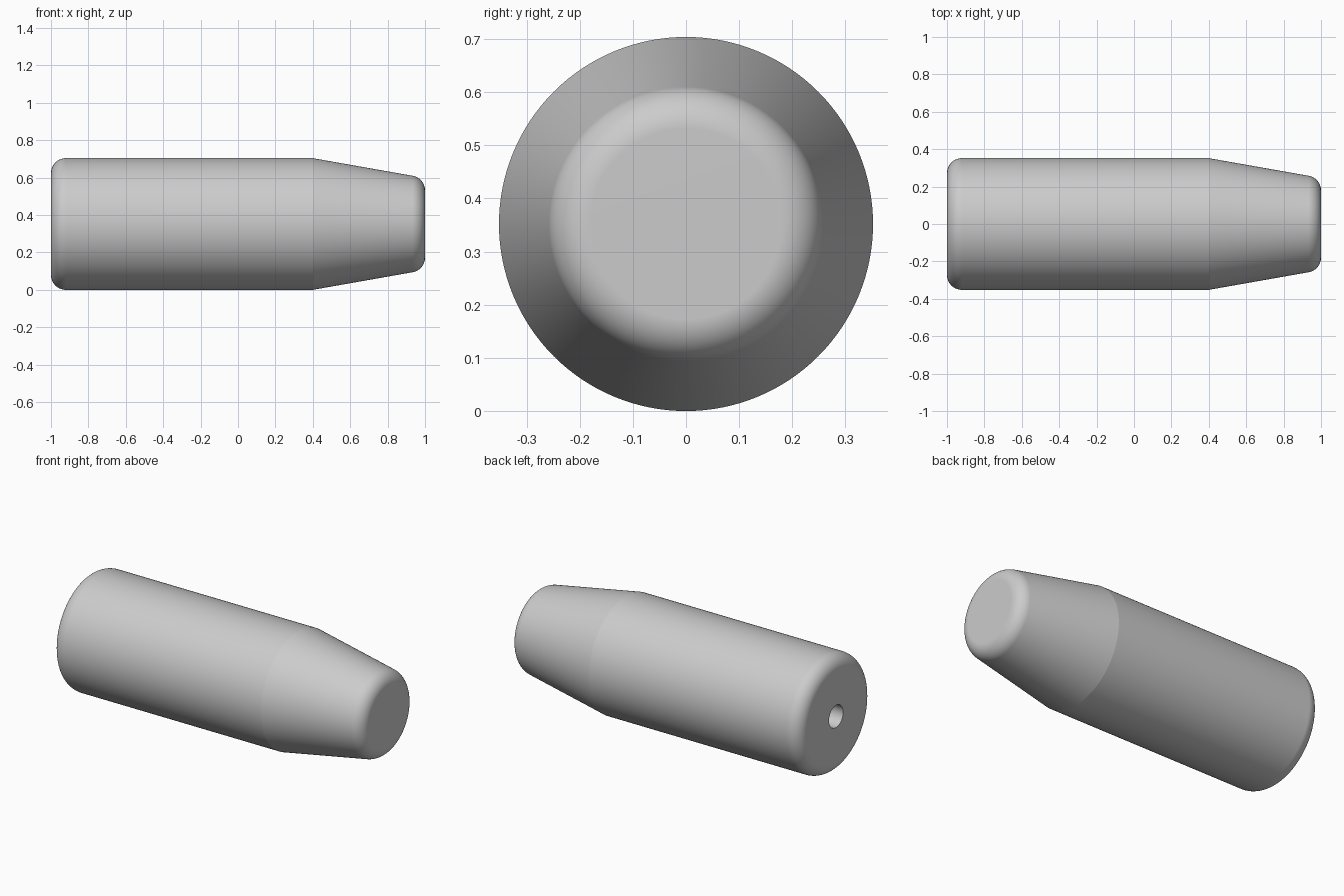
import bpy, bmesh
from math import sin, cos, tan, radians, pi
from mathutils import Vector

cube = bpy.data.objects.get("Cube")
if cube:
    bpy.data.objects.remove(cube, do_unlink=True)

RADIUS = 0.352       # main barrel
FILLET = 0.08        # rounding at both ends
SHOULDER = 0.4       # where the taper starts
TAPER = radians(10)
BORE, BORE_DEPTH = 0.067, 0.9
SIDES, STEPS = 128, 14


def arc(cx, cr, start, end):
    """Fillet points in the (x, radius) plane, angles measured from +x."""
    return [(cx + FILLET * cos(a), cr + FILLET * sin(a))
            for a in (start + (end - start) * i / STEPS for i in range(STEPS + 1))]


# Half profile from the bore bottom round to the tip
tip_corner = RADIUS - (1 - SHOULDER) * tan(TAPER)
tip_flat = tip_corner - FILLET * tan((pi / 2 - TAPER) / 2)
profile = [(BORE_DEPTH - 1, 0), (BORE_DEPTH - 1, BORE), (-1, BORE)]
profile += arc(FILLET - 1, RADIUS - FILLET, pi, pi / 2)
profile += [(SHOULDER, RADIUS)]
profile += arc(1 - FILLET, tip_flat, pi / 2 - TAPER, 0)
profile += [(1, 0)]

# Lathe the profile around the long axis
bm = bmesh.new()
verts = [bm.verts.new((x, 0, r)) for x, r in profile]
edges = [bm.edges.new(pair) for pair in zip(verts, verts[1:])]
bmesh.ops.spin(bm, geom=verts + edges, cent=Vector(), axis=Vector((1, 0, 0)),
               angle=2 * pi, steps=SIDES, use_duplicate=False)
bmesh.ops.remove_doubles(bm, verts=bm.verts, dist=0.0001)
bmesh.ops.recalc_face_normals(bm, faces=bm.faces)
bmesh.ops.translate(bm, verts=bm.verts, vec=(0, 0, RADIUS))

mesh = bpy.data.meshes.new("handle")
bm.to_mesh(mesh)
bm.free()
handle = bpy.data.objects.new("handle", mesh)
bpy.context.collection.objects.link(handle)

# Plain grey finish
grey = bpy.data.materials.new("light grey")
grey.use_nodes = True
colour = (0.6, 0.6, 0.6, 1)
grey.diffuse_color = colour
grey.node_tree.nodes["Principled BSDF"].inputs["Base Color"].default_value = colour
mesh.materials.append(grey)

# Smooth surfaces with a crisp shoulder and bore rim
bpy.context.view_layer.objects.active = handle
handle.select_set(True)
bpy.ops.object.shade_smooth_by_angle(angle=radians(8))
weighted = handle.modifiers.new("even shading", 'WEIGHTED_NORMAL')
weighted.keep_sharp = True
